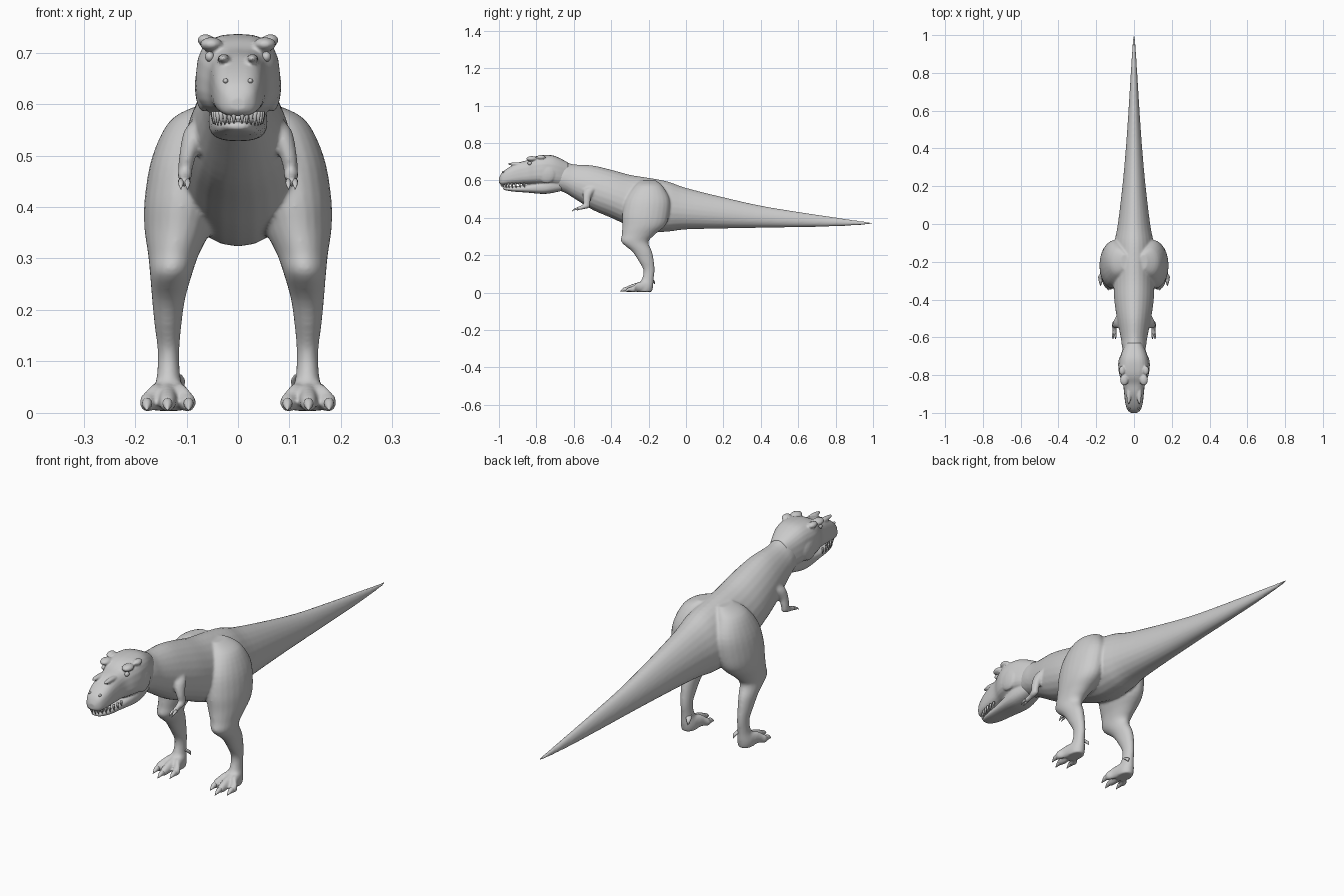
import bpy, bmesh, math
from mathutils import Vector


def spline(rows, steps):
    # Smooth interpolation of all section parameters
    out = []
    for i in range(len(rows) - 1):
        p = [rows[max(0, min(len(rows) - 1, i + k))] for k in (-1, 0, 1, 2)]
        for j in range(steps):
            t = j / steps
            out.append([0.5 * (2 * b + (c - a) * t + (2 * a - 5 * b + 4 * c - d) * t * t
                        + (3 * b - a - 3 * c + d) * t ** 3) for a, b, c, d in zip(*p)])
    return out + [list(rows[-1])]


def loft(bm, rows, axis, side=1, power=1.0, egg=0.0, n=24, steps=4):
    # rows: x, y, z, half width, half depth; sections perpendicular to axis
    rings = []
    for x, y, z, a, b in spline(rows, steps):
        ring = []
        for k in range(n):
            c, s = math.cos(2 * math.pi * k / n), math.sin(2 * math.pi * k / n)
            u = math.copysign(abs(c) ** power, c) * max(a, .001) * (1 - egg * s)
            v = math.copysign(abs(s) ** power, s) * max(b, .001)
            off = (u, 0, v) if axis == 'Y' else (u, v, 0)
            ring.append(bm.verts.new((side * (x + off[0]), y + off[1], z + off[2])))
        rings.append(ring)
    for r, q in zip(rings, rings[1:]):
        for k in range(n):
            bm.faces.new((r[k], r[(k + 1) % n], q[(k + 1) % n], q[k]))
    bm.faces.new(rings[0])
    bm.faces.new(rings[-1])


def profile(rows):
    # (y, top, bottom, half width) -> loft rows
    return [(0, y, (t + b) / 2, w, (t - b) / 2) for y, t, b, w in rows]


def ball(bm, pos, size):
    r = bmesh.ops.create_uvsphere(bm, u_segments=16, v_segments=10, radius=1)
    for v in r['verts']:
        v.co = Vector([p + c * s for p, c, s in zip(pos, v.co, size)])


def finish(name, bm, voxel=0, smooth=6):
    bmesh.ops.recalc_face_normals(bm, faces=bm.faces)
    me = bpy.data.meshes.new(name)
    bm.to_mesh(me)
    bm.free()
    me.polygons.foreach_set('use_smooth', [True] * len(me.polygons))
    ob = bpy.data.objects.new(name, me)
    bpy.context.collection.objects.link(ob)
    if voxel:
        m = ob.modifiers.new('blend', 'REMESH')
        m.mode, m.voxel_size, m.use_smooth_shade = 'VOXEL', voxel, True
        m = ob.modifiers.new('soften', 'SMOOTH')
        m.factor, m.iterations = 0.5, smooth
    return ob


# Torso, neck and tail
bm = bmesh.new()
loft(bm, profile([
    (-.72, .71, .56, .05), (-.65, .70, .535, .063), (-.6, .686, .505, .07),
    (-.5, .68, .443, .09), (-.4, .657, .40, .104), (-.3, .63, .355, .108),
    (-.2, .614, .326, .108), (-.1, .595, .326, .103), (0, .56, .338, .085),
    (.2, .51, .343, .061), (.4, .465, .347, .043), (.6, .432, .35, .029),
    (.8, .402, .355, .017), (.95, .38, .363, .008), (1.0, .374, .368, .004)]), 'Y', egg=.15)

# Legs and arms, blended into the torso
for s in (1, -1):
    loft(bm, [(.05, -.20, .60, .02, .04), (.08, -.20, .57, .05, .075),
              (.098, -.205, .50, .068, .117), (.108, -.215, .42, .073, .125),
              (.116, -.225, .36, .066, .115), (.125, -.255, .31, .05, .088),
              (.13, -.273, .27, .041, .072), (.135, -.235, .22, .032, .053),
              (.136, -.213, .17, .026, .041), (.135, -.198, .12, .021, .030),
              (.135, -.205, .07, .023, .032), (.135, -.222, .03, .033, .046),
              (.135, -.224, .004, .03, .042)], 'Z', s)
    loft(bm, [(.06, -.49, .575, .02, .03), (.08, -.515, .55, .024, .032),
              (.095, -.53, .51, .018, .022), (.102, -.53, .475, .014, .018),
              (.102, -.53, .452, .008, .010)], 'Z', s, n=16)
    loft(bm, [(.102, -.515, .468, .010, .012), (.103, -.535, .464, .015, .016),
              (.103, -.56, .455, .011, .011), (.104, -.58, .449, .012, .010),
              (.104, -.592, .447, .006, .005)], 'Y', s, n=16)
    # Toes fanning out from the foot
    for x0, x1, y1 in ((.122, .098, -.30), (.135, .137, -.325), (.148, .175, -.30)):
        loft(bm, [(x0, -.21, .035, .018, .03), ((x0 + x1) / 2, -.26, .03, .017, .025),
                  (x1, y1 + .022, .021, .017, .019), (x1, y1, .017, .010, .012)],
             'Y', s, n=16)
finish('body_and_limbs', bm, .0055)

# Head: skull, brows, cheeks, lower jaw
bm = bmesh.new()
loft(bm, profile([
    (-.63, .695, .57, .045), (-.68, .722, .572, .066), (-.72, .735, .575, .077),
    (-.77, .735, .578, .082), (-.81, .727, .58, .074), (-.85, .708, .582, .058),
    (-.9, .694, .58, .052), (-.95, .668, .578, .046), (-.985, .64, .577, .034),
    (-1.0, .612, .588, .015)]), 'Y', power=.7, egg=.08)
loft(bm, profile([
    (-.66, .62, .545, .045), (-.72, .61, .532, .056), (-.77, .595, .528, .056),
    (-.85, .577, .535, .047), (-.92, .568, .54, .039), (-.965, .566, .547, .026),
    (-.978, .562, .552, .012)]), 'Y', power=.75)
for s in (1, -1):
    ball(bm, (s * .052, -.825, .716), (.022, .03, .014))
    ball(bm, (s * .063, -.775, .724), (.016, .024, .012))
    ball(bm, (s * .066, -.745, .635), (.018, .05, .05))
    ball(bm, (s * .028, -.905, .688), (.012, .05, .009))
finish('head', bm, .004, 4)

# Eyes and nostrils
bm = bmesh.new()
for s in (1, -1):
    ball(bm, (s * .055, -.836, .692), (.009, .011, .010))
    ball(bm, (s * .024, -.976, .645), (.005, .007, .005))
finish('eyes_and_nostrils', bm)

# Teeth along the upper and lower jaw
bm = bmesh.new()
for s in (1, -1):
    for i in range(8):
        a = i / 7
        x = .008 + .040 * math.sin(a * math.pi / 2)
        y = -.985 + .12 * a ** 1.4
        h = .026 - .008 * abs(a - .5)
        loft(bm, [(x, y, .586, .005, .005), (x, y - .001, .575, .004, .005),
                  (x, y + .003, .584 - h, .001, .001)], 'Z', s, n=8, steps=2)
        if i < 5:
            x, y = x * .75, y + .018
            loft(bm, [(x, y, .558, .004, .004), (x, y, .585, .001, .001)], 'Z', s, n=8, steps=2)
finish('teeth', bm)

# Toe claws, heel spurs and finger claws
bm = bmesh.new()
for s in (1, -1):
    for x, y in ((.096, -.295), (.137, -.32), (.177, -.295)):
        loft(bm, [(x, y + .01, .018, .010, .012), (x, y - .012, .017, .009, .010),
                  (x, y - .033, .006, .001, .001)], 'Y', s, n=12)
    loft(bm, [(.122, -.195, .075, .012, .013), (.112, -.178, .062, .009, .010),
              (.108, -.168, .045, .001, .001)], 'Z', s, n=12)
    for dx in (-.006, .007):
        loft(bm, [(.104 + dx, -.58, .449, .006, .007), (.104 + dx, -.597, .445, .005, .005),
                  (.104 + dx, -.61, .435, .001, .001)], 'Y', s, n=10)
finish('claws', bm)
